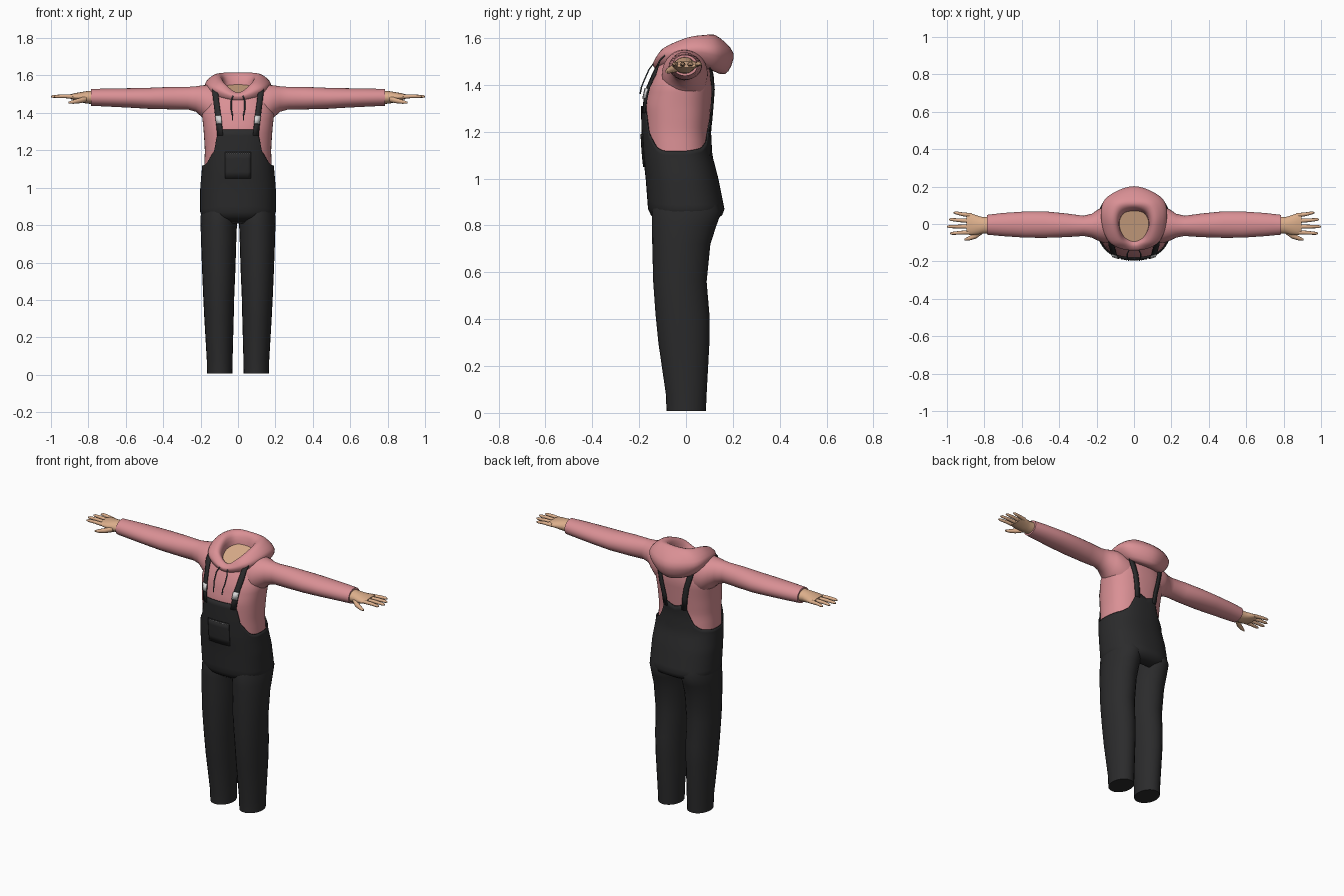
import bpy, bmesh, math
from mathutils import Vector

if "Cube" in bpy.data.objects:
    bpy.data.objects.remove(bpy.data.objects["Cube"])

def material(name, rgb):
    m = bpy.data.materials.new(name)
    m.diffuse_color = (*rgb, 1)
    m.use_nodes = True
    m.node_tree.nodes["Principled BSDF"].inputs["Base Color"].default_value = m.diffuse_color
    return m

PINK = material("pink_cloth", (0.70, 0.28, 0.30))
BLACK = material("black_denim", (0.024, 0.024, 0.025))
SKIN = material("skin", (0.72, 0.43, 0.26))
GREY = material("light_metal", (0.68, 0.68, 0.68))
CORD = material("dark_cord", (0.06, 0.075, 0.085))

def grid(name, rows, mat, wrap=True, loop=False, caps=False, mirror=False, thick=0, angle=50):
    """Skin a list of point rows into one smooth object."""
    bm = bmesh.new()
    vs = [[bm.verts.new(p) for p in r] for r in rows]
    n, m = len(rows), len(rows[0])
    for i in range(n if loop else n - 1):
        a, b = vs[i], vs[(i + 1) % n]
        for j in range(m if wrap else m - 1):
            k = (j + 1) % m
            bm.faces.new((a[j], a[k], b[k], b[j]))
    if caps:
        bm.faces.new(vs[0])
        bm.faces.new(vs[-1])
    bmesh.ops.recalc_face_normals(bm, faces=bm.faces)
    me = bpy.data.meshes.new(name)
    bm.to_mesh(me)
    bm.free()
    me.materials.append(mat)
    for p in me.polygons:
        p.use_smooth = True
    me.set_sharp_from_angle(angle=math.radians(angle))
    ob = bpy.data.objects.new(name, me)
    bpy.context.collection.objects.link(ob)
    if thick:
        s = ob.modifiers.new("thickness", 'SOLIDIFY')
        s.thickness, s.offset = thick, 0
    if mirror:
        ob.modifiers.new("mirror", 'MIRROR').use_mirror_merge = False
    return ob

def lerp_keys(keys, t):
    """Linear lookup in rows of (t, values...)."""
    if t <= keys[0][0]:
        return keys[0][1:]
    for a, b in zip(keys, keys[1:]):
        if t <= b[0]:
            f = (t - a[0]) / (b[0] - a[0])
            return [u + (v - u) * f for u, v in zip(a[1:], b[1:])]
    return keys[-1][1:]

def catmull(pts, steps):
    """Closed smooth curve through the points."""
    n, out = len(pts), []
    for i in range(n):
        p0, p1, p2, p3 = (Vector(pts[(i + k - 1) % n]) for k in range(4))
        for s in range(steps):
            t = s / steps
            out.append(0.5 * (2 * p1 + (p2 - p0) * t + (2 * p0 - 5 * p1 + 4 * p2 - p3) * t * t
                              + (3 * p1 - p0 - 3 * p2 + p3) * t ** 3))
    return out

# Body shape: z, half width, front y, back y
BODY = [(0.81, .115, -.085, .085), (0.845, .180, -.138, .143), (0.87, .190, -.150, .152),
        (1.0, .190, -.160, .126), (1.1, .181, -.172, .100), (1.2, .177, -.178, .095),
        (1.31, .184, -.180, .106), (1.4, .194, -.160, .115), (1.46, .180, -.135, .110),
        (1.495, .160, -.115, .100)]
POW = 0.85

def body_point(deg, z, off=0.0):
    a, yf, yb = lerp_keys(BODY, z)
    s, c = math.sin(math.radians(deg)), math.cos(math.radians(deg))
    x = math.copysign(abs(s) ** POW, s) * (a + off)
    y = (yf + yb) / 2 - math.copysign(abs(c) ** POW, c) * ((yb - yf) / 2 + off)
    return (x, y, z)

def body_at(x, z, off, back=False):
    """Point on the front or back of the body at a given x."""
    a = lerp_keys(BODY, z)[0] + off
    d = math.degrees(math.asin(min(1, abs(x) / a) ** (1 / POW)))
    p = body_point(180 - d if back else d, z, off)
    return (x, p[1], z)

COLS = 64
ANGLES = [360 * i / COLS for i in range(COLS)]

# Hoodie body
grid("hoodie_body", [[body_point(d, 1.04 + 0.455 * i / 18) for d in ANGLES] for i in range(19)],
     PINK, caps=True)

# Dungarees body, whose top edge rises into a front and a back bib
TOP = [(0, 1.31), (30, 1.31), (38, 1.20), (58, 1.13), (70, 1.118), (103, 1.118),
       (132, 1.13), (146, 1.155), (155, 1.20), (164, 1.275), (180, 1.25)]

def column_z(d):
    top = lerp_keys(TOP, min(d, 360 - d))[0]
    return [0.81, 0.845] + [0.87 + (top - 0.87) * i / 14 for i in range(15)]

cols = [[body_point(d, z, 0.009) for z in column_z(d)] for d in ANGLES]
grid("dungarees_body", list(zip(*cols)), BLACK, thick=0.006)

# Trouser legs: z, inner x, outer x, front y, back y
LEG = [(0.008, .030, .165, -.083, .085), (0.08, .029, .167, -.086, .088), (0.3, .023, .180, -.118, .100),
       (0.42, .020, .186, -.130, .100), (0.56, .014, .192, -.140, .088), (0.72, .009, .198, -.144, .104),
       (0.80, .006, .200, -.146, .130), (0.86, .000, .199, -.146, .152), (0.92, .010, .185, -.130, .130)]

def oval(cx, cy, rx, ry, z, n=24):
    return [(cx + rx * math.cos(t), cy + ry * math.sin(t), z)
            for t in (2 * math.pi * i / n for i in range(n))]

grid("trouser_legs", [oval((a + b) / 2, (f + k) / 2, (b - a) / 2, (k - f) / 2, z)
                      for z, a, b, f, k in LEG], BLACK, caps=True, mirror=True)

# Parts running sideways along x: x, y, z, y radius, z radius
def sideways(name, keys, mat, n=20):
    rows = [[(x, y + ry * math.cos(t), z + rz * math.sin(t))
             for t in (2 * math.pi * i / n for i in range(n))] for x, y, z, ry, rz in keys]
    return grid(name, rows, mat, caps=True, mirror=True)

sideways("sleeves", [(.11, -.005, 1.435, .100, .112), (.16, -.005, 1.447, .097, .103),
                     (.195, -.006, 1.463, .082, .084), (.225, -.009, 1.474, .064, .068),
                     (.27, -.010, 1.479, .054, .060), (.36, -.007, 1.479, .063, .060),
                     (.48, -.003, 1.478, .071, .056), (.58, -.003, 1.480, .070, .052),
                     (.70, -.003, 1.482, .062, .048), (.785, -.004, 1.483, .053, .045)], PINK, 28)
sideways("hands", [(.76, -.005, 1.483, .045, .037), (.81, -.007, 1.483, .044, .033),
                   (.84, -.006, 1.484, .052, .027), (.87, -.002, 1.486, .058, .020),
                   (.895, .001, 1.487, .056, .013)], SKIN)
for name, y0, y1, tip in (("little_finger", .046, .060, .965), ("ring_finger", .016, .024, .99),
                          ("middle_finger", -.014, -.014, 1.0), ("index_finger", -.044, -.050, .985)):
    mid = (.88 + tip) / 2
    sideways(name, [(.87, y0, 1.486, .012, .011), (mid, (y0 + y1) / 2, 1.489, .010, .010),
                    (tip - .012, y1, 1.488, .008, .008), (tip, y1, 1.487, .003, .003)], SKIN, 10)
sideways("thumb", [(.81, -.035, 1.475, .018, .018), (.845, -.062, 1.466, .016, .015),
                   (.88, -.076, 1.459, .012, .011), (.905, -.083, 1.455, .005, .005)], SKIN, 10)

# Neck with a sloping top
neck = oval(0, -.01, .085, .088, 1.44)
grid("neck", [neck, [(x, y, 1.53 + .3 * y) for x, y, z in neck]], SKIN, caps=True)

# Lowered hood: half ring of cross-sections from front to back
HOOD = [
    [(0, -.085, 1.485), (0, -.100, 1.505), (0, -.120, 1.508), (0, -.142, 1.490), (0, -.125, 1.465)],
    [(.055, -.065, 1.49), (.060, -.085, 1.545), (.090, -.098, 1.555), (.128, -.102, 1.53), (.115, -.085, 1.485)],
    [(.085, .00, 1.495), (.085, .00, 1.582), (.125, .01, 1.600), (.175, .025, 1.555), (.145, .02, 1.500)],
    [(.060, .06, 1.495), (.065, .062, 1.588), (.095, .105, 1.612), (.150, .138, 1.545), (.108, .12, 1.465)],
    [(0, .072, 1.495), (0, .082, 1.590), (0, .125, 1.612), (0, .202, 1.535), (0, .165, 1.445)]]
HOOD += [[(-x, y, z) for x, y, z in s] for s in HOOD[3:0:-1]]
sections = [catmull(s, 4) for s in HOOD]
grid("hood", list(zip(*[catmull(line, 6) for line in zip(*sections)])), PINK, loop=True)

# Shoulder straps: front, over the shoulder, back
HALF = 0.015
def strip(name, pts, mat, off, back=False, thick=0.006):
    rows = [[body_at(x + s * HALF, z, off, back) for s in (-1, 0, 1)] for x, z in pts]
    return rows if mat is None else grid(name, rows, mat, wrap=False, mirror=True, thick=thick)

strap = strip("", [(.095, 1.28), (.101, 1.34), (.107, 1.39), (.115, 1.45)], None, .014)
strap += [[(x + s * HALF, y, z) for s in (-1, 0, 1)] for x, y, z in
          ((.121, -.112, 1.503), (.125, -.070, 1.545), (.127, 0, 1.566), (.124, .060, 1.548), (.114, .100, 1.500))]
strap += strip("", [(.100, 1.44), (.084, 1.38), (.070, 1.31), (.062, 1.24)], None, .012, True)
grid("shoulder_straps", strap, BLACK, wrap=False, mirror=True, thick=0.006)
strip("strap_buckles", [(.101, 1.342), (.105, 1.385)], GREY, .020)

# Bib pocket with a stitched top edge
def patch(name, x0, x1, z0, z1, off, mat, n=8, mirror=False):
    rows = [[body_at(x0 + (x1 - x0) * i / n, z0 + (z1 - z0) * j / 4, off) for i in range(n + 1)]
            for j in range(5)]
    return grid(name, rows, mat, wrap=False, mirror=mirror, thick=0.004)

patch("bib_pocket", -.07, .07, 1.05, 1.19, .015, BLACK)
for i in range(6):
    x = .005 + .011 * i
    patch("pocket_stitch", x, x + .005, 1.183, 1.185, .0165, GREY, 1, True)

# Hood drawstrings hanging down the chest
cord = [(.026, -.138, 1.492), (.036, -.158, 1.465), (.036, -.178, 1.42), (.030, -.190, 1.39), (.029, -.196, 1.36)]
rows = [[(x + .0035 * math.cos(t), y + .0035 * math.sin(t), z)
         for t in (math.pi * k / 3 for k in range(6))] for x, y, z in cord]
grid("drawstrings", rows, CORD, caps=True, mirror=True)
